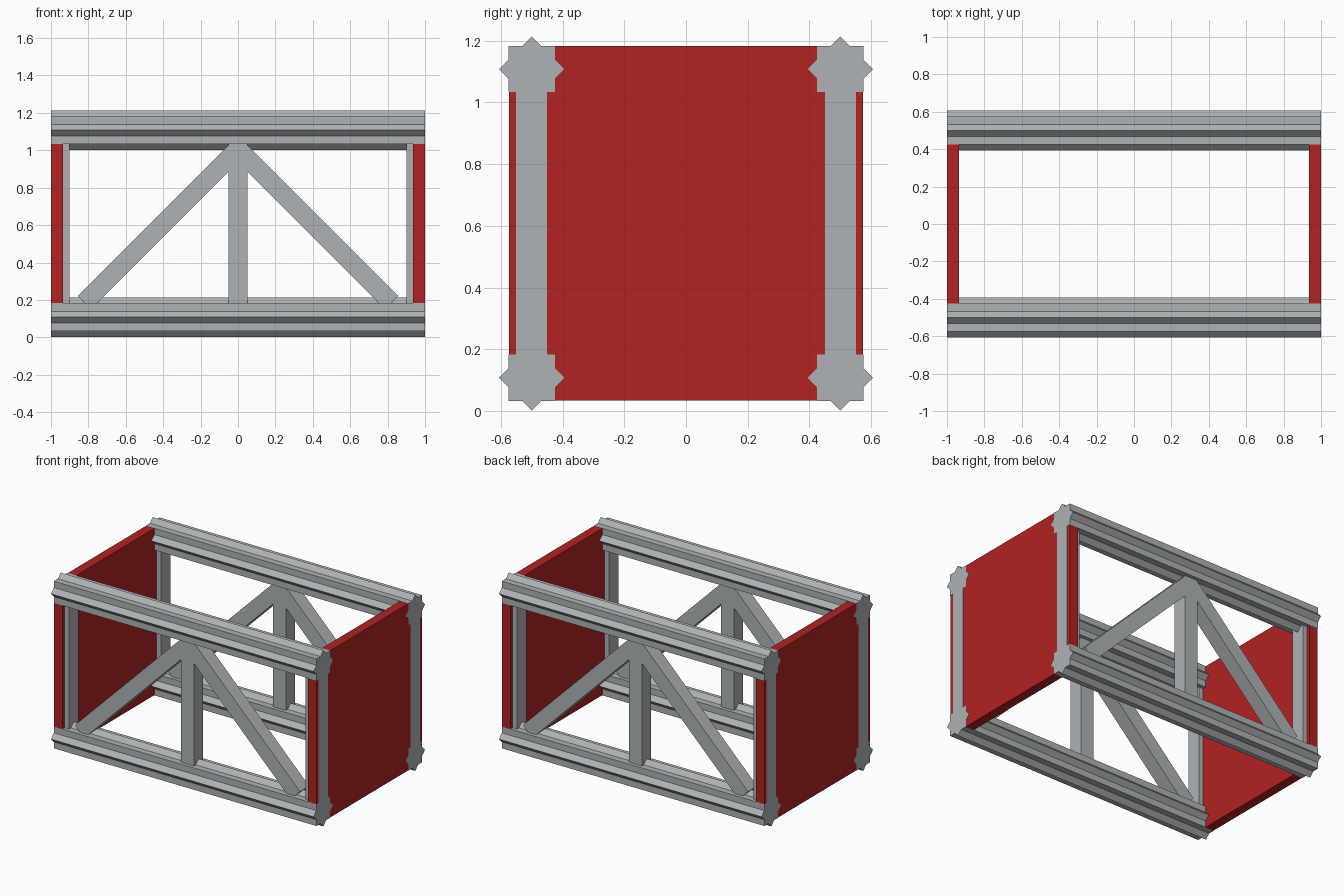
import bpy
from math import cos, sin, pi, radians

cube = bpy.data.objects.get("Cube")
if cube:
    bpy.data.objects.remove(cube, do_unlink=True)


def material(name, rgb):
    m = bpy.data.materials.new(name)
    m.use_nodes = True
    colour = (*rgb, 1.0)
    m.diffuse_color = colour
    m.node_tree.nodes["Principled BSDF"].inputs["Base Color"].default_value = colour
    return m


steel = material("steel grey", (0.43, 0.45, 0.46))
red = material("panel red", (0.445, 0.016, 0.016))


def add_mesh(name, verts, faces, mat):
    mesh = bpy.data.meshes.new(name)
    mesh.from_pydata(verts, [], faces)
    mesh.materials.append(mat)
    obj = bpy.data.objects.new(name, mesh)
    bpy.context.collection.objects.link(obj)
    return obj


def box(name, centre, size, mat, tilt=0):
    bpy.ops.mesh.primitive_cube_add(size=1, location=centre, rotation=(0, tilt, 0))
    obj = bpy.context.object
    obj.name = name
    obj.scale = size
    obj.data.materials.append(mat)
    return obj


def star_rail(name, y, z):
    # Two crossed squares merged into one eight-pointed section
    n = 16
    half = 0.075
    radii = (half * 2 ** 0.5, half / cos(pi / 8))
    ring = [(radii[i % 2] * cos(i * pi / 8), radii[i % 2] * sin(i * pi / 8))
            for i in range(n)]
    verts = [(x, y + a, z + b) for x in (-1, 1) for a, b in ring]
    faces = [(i, (i + 1) % n, (i + 1) % n + n, i + n) for i in range(n)]
    faces += [tuple(reversed(range(n))), tuple(range(n, 2 * n))]
    return add_mesh(name, verts, faces, steel)


LOW, HIGH = 0.108, 1.108
MID = (LOW + HIGH) / 2
BAR = 0.1

for side, y in (("front", -0.5), ("back", 0.5)):
    # Long rails
    star_rail(side + "_bottom_rail", y, LOW)
    star_rail(side + "_top_rail", y, HIGH)

    # Upright in the middle of the truss
    box(side + "_centre_post", (0, y, MID), (BAR, BAR, HIGH - LOW), steel)

    for hand, s in (("left", 1), ("right", -1)):
        # Corner uprights
        box(f"{side}_{hand}_post", (s * 0.95, y, MID), (BAR, BAR, HIGH - LOW), steel)
        # Diagonal braces from the apex down to the bottom rail
        box(f"{side}_{hand}_brace", (s * 0.411, y, 0.597),
            (0.822 * 2 ** 0.5, BAR, BAR), steel, s * radians(45))

# End panels, set just inside the rail faces
for hand, s in (("left", 1), ("right", -1)):
    box(hand + "_end_panel", (s * 0.967, 0, MID), (0.064, 1.148, 1.148), red)
